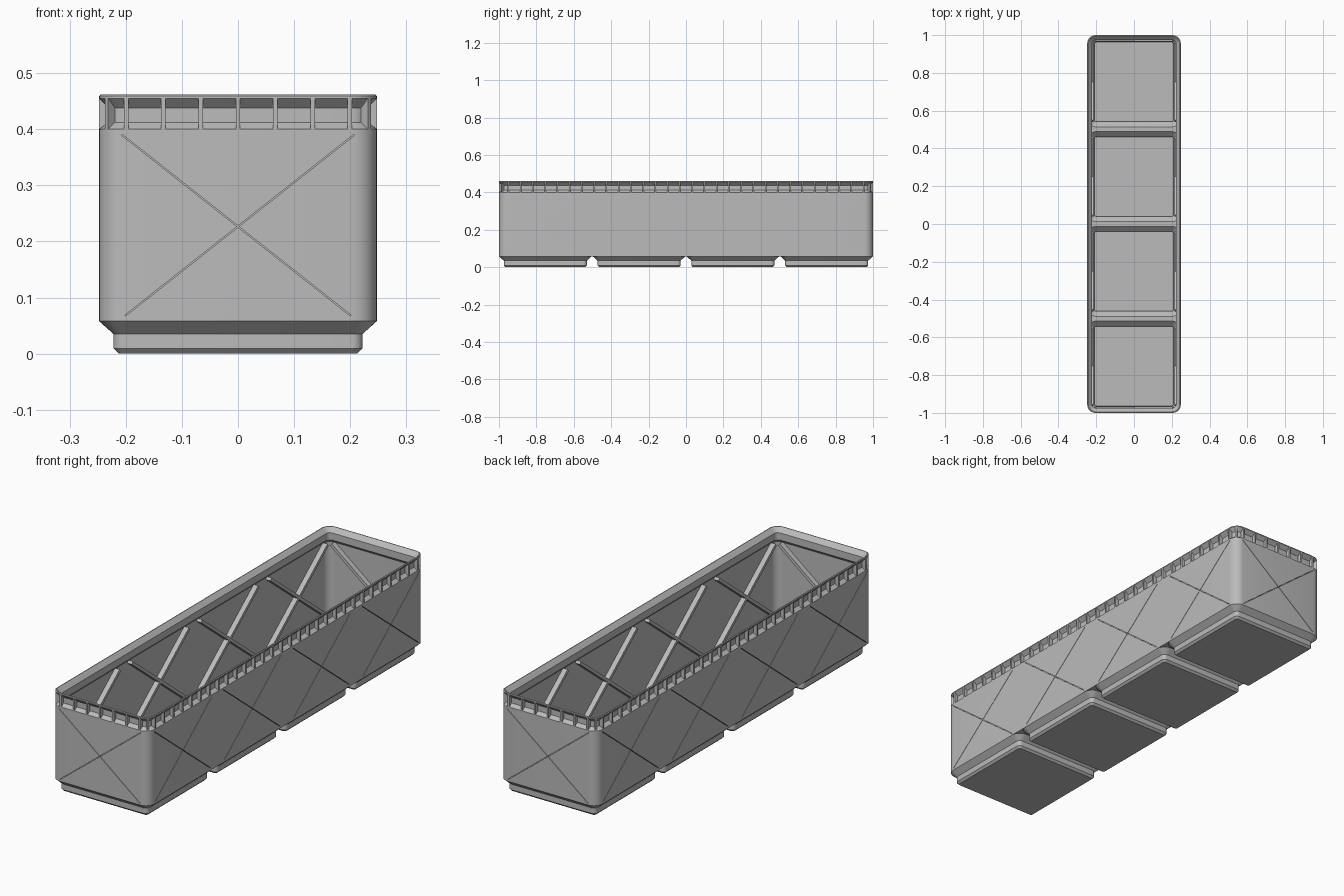
import bpy, bmesh, math
from mathutils import Vector, Matrix

if "Cube" in bpy.data.objects:
    bpy.data.objects.remove(bpy.data.objects["Cube"])

W, L, R = 0.2477, 1.0, 0.0448      # half width, half length, corner radius
PITCH = 0.5015
CELLS = [(i - 1.5) * PITCH for i in range(4)]

grey = bpy.data.materials.new("light grey plastic")
grey.diffuse_color = (0.5, 0.5, 0.5, 1)
grey.use_nodes = True
grey.node_tree.nodes["Principled BSDF"].inputs["Base Color"].default_value = grey.diffuse_color


def finish(name, bm, smooth=True):
    bmesh.ops.recalc_face_normals(bm, faces=bm.faces)
    me = bpy.data.meshes.new(name)
    bm.to_mesh(me)
    bm.free()
    me.materials.append(grey)
    ob = bpy.data.objects.new(name, me)
    bpy.context.collection.objects.link(ob)
    bpy.ops.object.select_all(action='DESELECT')
    ob.select_set(True)
    bpy.context.view_layer.objects.active = ob
    if smooth:
        bpy.ops.object.shade_smooth_by_angle(angle=math.radians(30))
    return ob


def ring(bm, hx, hy, r, z, cy=0, seg=8):
    """Rounded rectangle loop of vertices."""
    out = []
    for q, (sx, sy) in enumerate([(1, 1), (-1, 1), (-1, -1), (1, -1)]):
        for k in range(seg + 1):
            a = math.pi / 2 * (q + k / seg)
            out.append(bm.verts.new((sx * (hx - r) + r * math.cos(a),
                                     cy + sy * (hy - r) + r * math.sin(a), z)))
    return out


def loft(bm, rings, closed):
    n = len(rings[0])
    pairs = list(zip(rings, rings[1:])) + ([(rings[-1], rings[0])] if closed else [])
    for a, b in pairs:
        for i in range(n):
            j = (i + 1) % n
            bm.faces.new((a[i], a[j], b[j], b[i]))


def prism(bm, pts, offset):
    """Extrude a polygon of 3D points along an offset."""
    a = [bm.verts.new(p) for p in pts]
    b = [bm.verts.new(Vector(p) + Vector(offset)) for p in pts]
    bm.faces.new(a)
    bm.faces.new(b[::-1])
    for i in range(len(a)):
        j = (i + 1) % len(a)
        bm.faces.new((a[i], a[j], b[j], b[i]))


# Wall and rim: one closed section swept round the box (inset, height)
section = [(0, 0.058), (0, 0.40), (0.017, 0.412), (0.017, 0.438), (0, 0.455),
           (0, 0.459), (0.003, 0.4615), (0.006, 0.4615), (0.026, 0.4415),
           (0.026, 0.409), (0.0097, 0.393), (0.0097, 0.058)]
bm = bmesh.new()
loft(bm, [ring(bm, W - d, L - d, R - d, z) for d, z in section], True)
wall = finish("wall", bm, False)

# Wall panels: matrix whose local x runs along the wall, y points outward
panels = []
for s in (1, -1):
    panels.append(Matrix.Translation((0, s * L, 0)) @ Matrix.Rotation(0 if s > 0 else math.pi, 4, 'Z'))
    for c in CELLS:
        panels.append(Matrix.Translation((s * W, c, 0)) @ Matrix.Rotation(-s * math.pi / 2, 4, 'Z'))


def cross_bars(bm, directions, width, y0, y1):
    """Diagonal bars across each panel."""
    hx, z0, z1 = 0.207, 0.063, 0.39
    angle = math.atan2(z1 - z0, 2 * hx)
    length = math.hypot(2 * hx, z1 - z0)
    for m in panels:
        for d in directions:
            t = (m @ Matrix.Translation((0, (y0 + y1) / 2, (z0 + z1) / 2))
                 @ Matrix.Rotation(d * angle, 4, 'Y')
                 @ Matrix.Diagonal((length, y1 - y0, width, 1)))
            bmesh.ops.create_cube(bm, size=1, matrix=t)


# Hairline diagonal slits through the wall
for d in (1, -1):
    bm = bmesh.new()
    cross_bars(bm, [d], 0.002, -0.016, 0.01)
    cutter = finish("slit_cutter", bm, False)
    cutter.hide_render = True
    bpy.context.view_layer.objects.active = wall
    mod = wall.modifiers.new("slits", 'BOOLEAN')
    mod.operation, mod.solver, mod.object = 'DIFFERENCE', 'EXACT', cutter
    bpy.ops.object.modifier_apply(modifier=mod.name)
    bpy.data.objects.remove(cutter)
bpy.ops.object.select_all(action='DESELECT')
wall.select_set(True)
bpy.ops.object.shade_smooth_by_angle(angle=math.radians(30))

# Diagonal ribs behind the slits
bm = bmesh.new()
cross_bars(bm, (1, -1), 0.014, -0.033, -0.008)
finish("diagonal_ribs", bm, False)

# Posts dividing the recessed rim into windows
bm = bmesh.new()
post = [(0, 0.40), (0.019, 0.412), (0.019, 0.438), (0, 0.455)]
spots = []
for s in (1, -1):
    spots += [((0.0665 * i, s * L), (0, s)) for i in range(-3, 4)]
    spots += [((s * W, -0.95 + 1.9 * i / 29), (s, 0)) for i in range(30)]
    for t in (1, -1):
        h = math.sqrt(0.5)
        spots.append(((s * (W - R + R * h), t * (L - R + R * h)), (s * h, t * h)))
for p, n in spots:
    n = Vector((*n, 0))
    side = Vector((-n.y, n.x, 0)) * 0.008
    base = Vector((*p, 0)) - side / 2
    prism(bm, [base - n * d + Vector((0, 0, z)) for d, z in post], side)
finish("rim_posts", bm, False)

# Hollow feet (half size, height, corner radius), outside then inside
outer = [(0.2125, 0, 0.0095), (0.222, 0.0095, 0.019), (0.222, 0.035, 0.019),
         (W, 0.058, R), (W, 0.0675, R), (0.238, 0.0675, 0.035),
         (0.21, 0.04, 0.01), (0.21, 0.012, 0.01)]
for i, c in enumerate(CELLS):
    bm = bmesh.new()
    rings = [ring(bm, h, h, r, z, c) for h, z, r in outer]
    loft(bm, rings, False)
    bm.faces.new(rings[0])
    bm.faces.new(rings[-1])
    finish("foot_%d" % (i + 1), bm)

# Ridges bridging neighbouring feet, with fillers beside the wall
bm = bmesh.new()
for c in (-PITCH, 0, PITCH):
    bmesh.ops.create_cube(bm, size=1, matrix=Matrix.Translation((0, c, 0.063))
                          @ Matrix.Diagonal((0.48, 0.012, 0.0096, 1)))
    for s in (1, -1):
        pts = [(0, -0.046), (0.013, -0.016), (0.045, 0), (0.013, 0.016), (0, 0.046)]
        prism(bm, [(s * (W - d), c + y, 0.058) for d, y in pts], (0, 0, 0.01))
finish("floor_ridges", bm, False)
